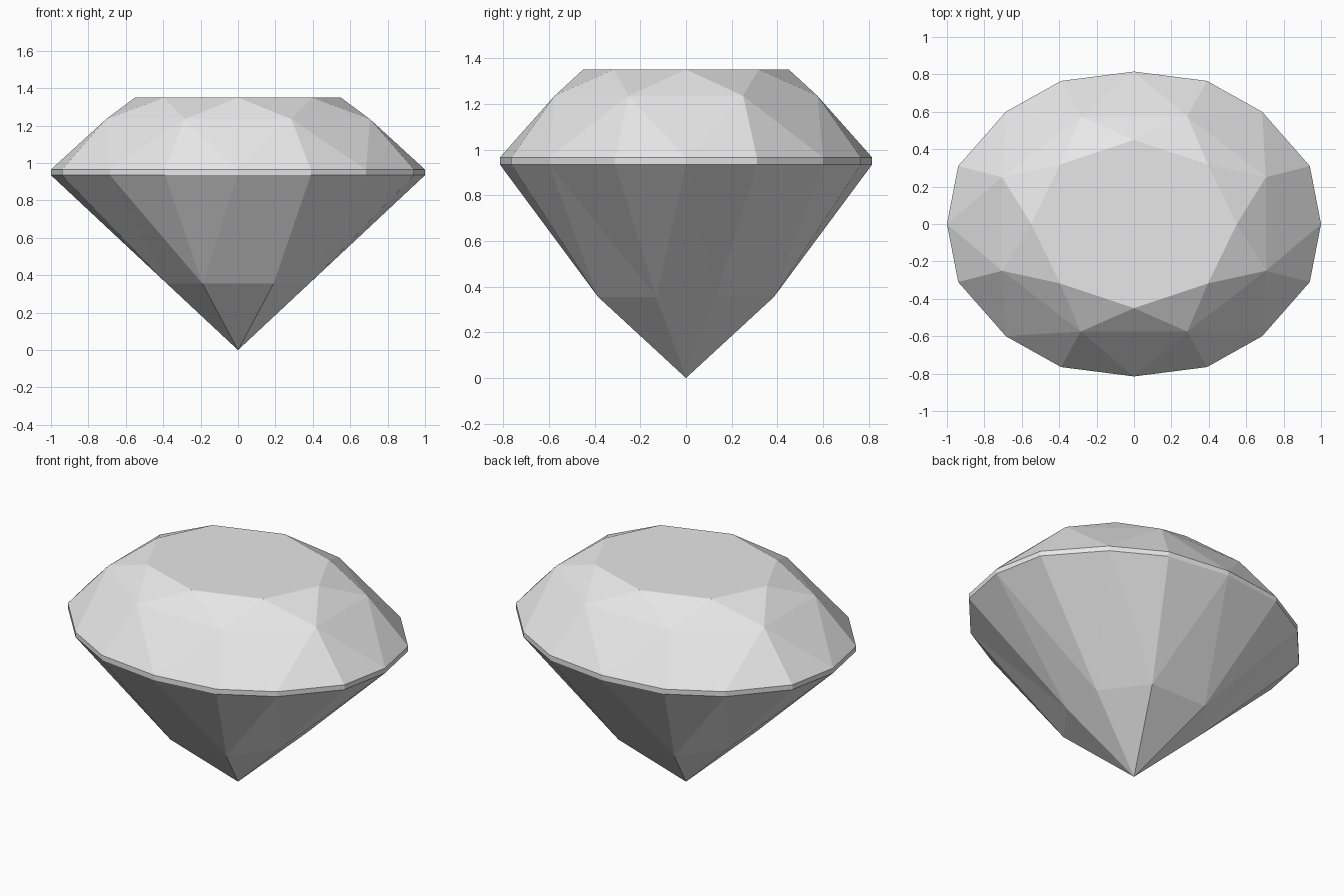
import bpy
import bmesh

cube = bpy.data.objects.get("Cube")
if cube:
    bpy.data.objects.remove(cube, do_unlink=True)

# One pale stone colour
stone = bpy.data.materials.new("pale_grey_stone")
stone.use_nodes = True
colour = (0.8, 0.8, 0.8, 1.0)
stone.diffuse_color = colour
stone.node_tree.nodes["Principled BSDF"].inputs["Base Color"].default_value = colour


def full_ring(quarter):
    """Mirror one quadrant of outline points into a closed oval."""
    half = quarter + [(-x, y) for x, y in reversed(quarter) if x > 0]
    return half + [(x, -y) for x, y in reversed(half) if y > 0]


def add_ring(bm, quarter, z):
    return [bm.verts.new((x, y, z)) for x, y in full_ring(quarter)]


def finish(bm, name):
    bmesh.ops.recalc_face_normals(bm, faces=bm.faces[:])
    mesh = bpy.data.meshes.new(name)
    bm.to_mesh(mesh)
    bm.free()
    mesh.materials.append(stone)
    obj = bpy.data.objects.new(name, mesh)
    bpy.context.collection.objects.link(obj)


# Outlines in the first quadrant, from the side round to the back
GIRDLE = [(1, 0), (0.94, 0.31), (0.685, 0.6), (0.39, 0.765), (0, 0.815)]
TABLE = [(0.55, 0), (0.395, 0.318), (0, 0.45)]
CROWN = [(0.705, 0.25), (0.285, 0.575)]
PAVILION = [(0.38, 0.13), (0.19, 0.385)]
TIERS = 8

bm = bmesh.new()
table = add_ring(bm, TABLE, 1.35)
crown = add_ring(bm, CROWN, 1.235)
rim_top = add_ring(bm, GIRDLE, 0.965)
rim_low = add_ring(bm, GIRDLE, 0.935)
pavilion = add_ring(bm, PAVILION, 0.355)
culet = bm.verts.new((0, 0, 0))

# Flat table on top
bm.faces.new(table)

# Thin girdle band
count = len(rim_top)
for i in range(count):
    j = (i + 1) % count
    bm.faces.new((rim_low[i], rim_low[j], rim_top[j], rim_top[i]))

for i in range(TIERS):
    nxt, a = (i + 1) % TIERS, 2 * i
    b, c = a + 1, (a + 2) % count
    # Crown: star facet, split kite, and two girdle facets
    bm.faces.new((table[i], crown[i], table[nxt]))
    bm.faces.new((table[nxt], crown[i], crown[nxt]))
    bm.faces.new((crown[i], rim_top[c], crown[nxt]))
    bm.faces.new((crown[i], rim_top[a], rim_top[b]))
    bm.faces.new((crown[i], rim_top[b], rim_top[c]))
    # Pavilion: two girdle facets, a link facet, and a culet facet
    bm.faces.new((pavilion[i], rim_low[b], rim_low[a]))
    bm.faces.new((pavilion[i], rim_low[c], rim_low[b]))
    bm.faces.new((pavilion[i], pavilion[nxt], rim_low[c]))
    bm.faces.new((pavilion[i], culet, pavilion[nxt]))

finish(bm, "oval_cut_gem")
